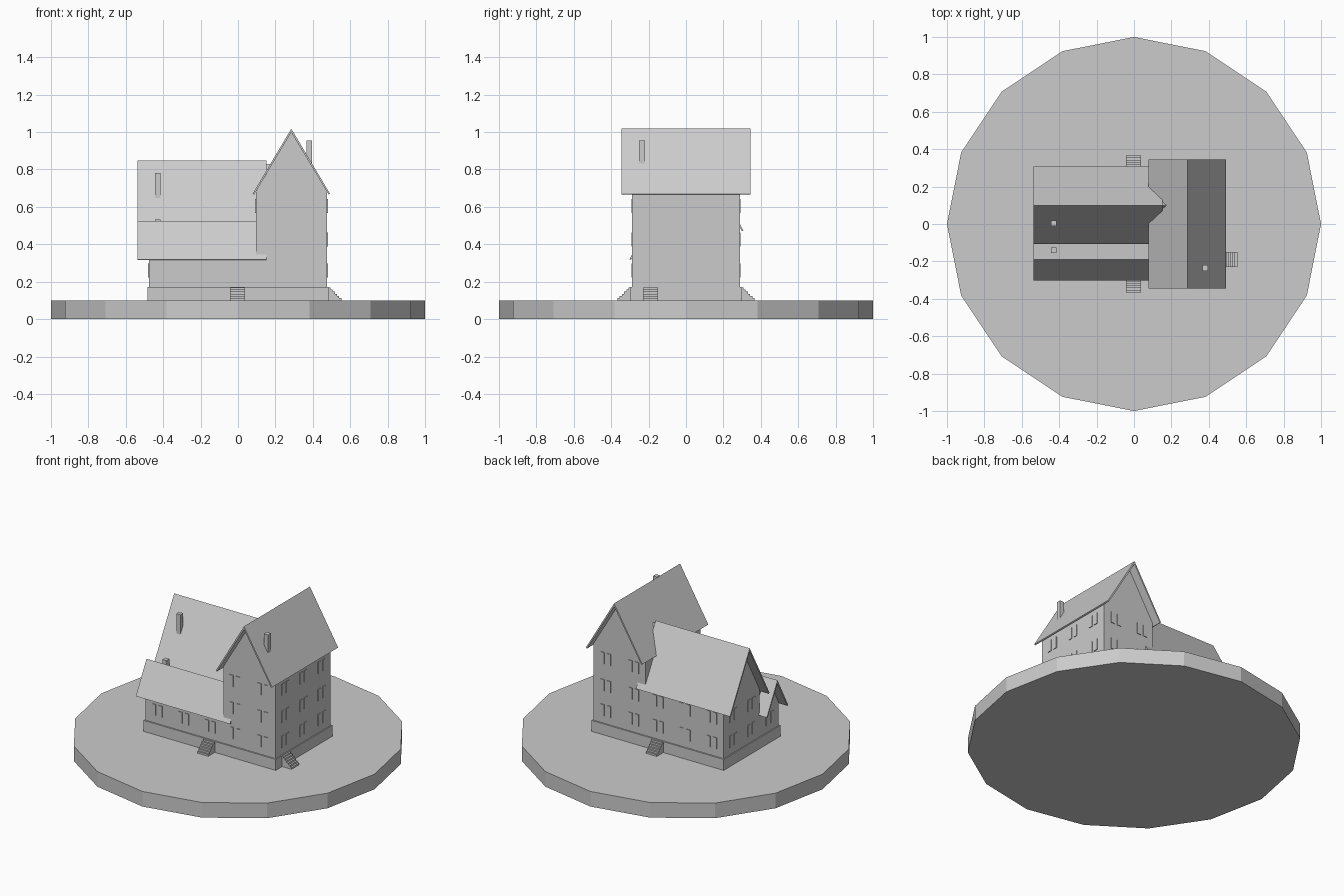
import bpy, bmesh
from mathutils import Vector

if "Cube" in bpy.data.objects:
    bpy.data.objects.remove(bpy.data.objects["Cube"], do_unlink=True)

grey = bpy.data.materials.new("plain_grey")
grey.use_nodes = True
grey.diffuse_color = (0.6, 0.6, 0.6, 1)
grey.node_tree.nodes["Principled BSDF"].inputs["Base Color"].default_value = (0.6, 0.6, 0.6, 1)


def finish(name, bm):
    bmesh.ops.recalc_face_normals(bm, faces=bm.faces)
    mesh = bpy.data.meshes.new(name)
    bm.to_mesh(mesh)
    bm.free()
    mesh.materials.append(grey)
    obj = bpy.data.objects.new(name, mesh)
    bpy.context.collection.objects.link(obj)
    return obj


def prism(name, profile, axis, start, end):
    """Extrude a (side, height) profile along the x or y axis."""
    bm = bmesh.new()
    place = (lambda s, z: (start, s, z)) if axis == "x" else (lambda s, z: (s, start, z))
    face = bm.faces.new([bm.verts.new(place(s, z)) for s, z in profile])
    out = bmesh.ops.extrude_face_region(bm, geom=[face])
    move = Vector((end - start, 0, 0)) if axis == "x" else Vector((0, end - start, 0))
    bmesh.ops.translate(bm, vec=move, verts=[v for v in out["geom"] if isinstance(v, bmesh.types.BMVert)])
    return finish(name, bm)


def add_box(bm, centre, size):
    verts = bmesh.ops.create_cube(bm, size=1)["verts"]
    bmesh.ops.scale(bm, vec=size, verts=verts)
    bmesh.ops.translate(bm, vec=centre, verts=verts)


def box(name, centre, size):
    bm = bmesh.new()
    add_box(bm, centre, size)
    return finish(name, bm)


def roof(name, axis, ridge, top, half, eave, start, end, thick=0.02):
    prism(name, [(ridge - half, eave), (ridge, top), (ridge + half, eave),
                 (ridge + half - 0.008, eave - 0.004), (ridge, top - thick),
                 (ridge - half + 0.008, eave - 0.004)], axis, start, end)


# Ground disc with sixteen sides
bm = bmesh.new()
bmesh.ops.create_cone(bm, cap_ends=True, segments=16, radius1=1, radius2=1, depth=0.1)
bmesh.ops.translate(bm, vec=(0, 0, 0.05), verts=bm.verts)
finish("ground_disc", bm)

# Foundation and walls
box("foundation", (0, 0, 0.135), (0.968, 0.594, 0.075))
prism("tall_wing_walls", [(0.095, 0.17), (0.477, 0.17), (0.477, 0.68), (0.285, 1.0), (0.095, 0.68)],
      "y", -0.288, 0.288)
prism("long_wing_walls", [(-0.288, 0.17), (0.288, 0.17), (0.288, 0.485), (0.1, 0.83), (-0.09, 0.485),
                          (-0.09, 0.32), (-0.19, 0.505), (-0.288, 0.325)], "x", -0.477, 0.2)

# Roofs
roof("tall_roof", "y", 0.285, 1.018, 0.207, 0.67, -0.345, 0.345)
roof("long_roof", "x", 0.1, 0.847, 0.207, 0.474, -0.537, 0.152)
roof("low_roof", "x", -0.19, 0.525, 0.112, 0.32, -0.537, 0.152)

# Chimneys
for label, x, y, low, high in (("long_roof", -0.43, 0.005, 0.62, 0.78),
                               ("low_roof", -0.43, -0.14, 0.38, 0.532),
                               ("tall_roof", 0.38, -0.235, 0.8, 0.955)):
    box(label + "_chimney", (x, y, (low + high) / 2), (0.03, 0.03, high - low))


# Steps, as a stair profile running out from the foundation
def stairs(name, axis, edge, way, middle):
    count, run, rise = 6, 0.07, 0.07
    profile = [(edge - way * 0.01, 0.098), (edge - way * 0.01, 0.1 + rise)]
    for i in range(count):
        height = 0.1 + rise * (1 - i / count)
        profile += [(edge + way * run * i / count, height), (edge + way * run * (i + 1) / count, height)]
    profile = profile[:2] + profile[3:] + [(edge + way * run, 0.098)]
    prism(name, profile, axis, middle - 0.04, middle + 0.04)


stairs("front_steps", "x", -0.296, -1, -0.002)
stairs("back_steps", "x", 0.296, 1, -0.002)
stairs("left_steps", "y", 0.483, 1, -0.19)

# Windows: thin plates in pairs on each floor
rows = (0.26, 0.425, 0.605)
columns = [-0.39, -0.195, 0.0, 0.18, 0.385]
sides = (-0.19, 0.0, 0.19)


def windows(name, axis, wall, spots):
    bm = bmesh.new()
    for middle, z in spots:
        for shift in (-0.024, 0.024):
            along = middle + shift
            if axis == "x":
                add_box(bm, (wall, along, z), (0.009, 0.028, 0.075))
            else:
                add_box(bm, (along, wall, z), (0.028, 0.009, 0.075))
    finish(name, bm)


windows("front_windows", "y", -0.288, [(x, z) for x in columns for z in rows if x > 0.1 or z < 0.3])
windows("back_windows", "y", 0.288, [(x, z) for x in columns for z in rows if x > 0.1 or z < 0.5])
windows("left_windows", "x", 0.477, [(y, z) for y in sides for z in rows])
windows("right_windows", "x", -0.477,
        [(y, z) for y in sides for z in rows if z < 0.3 or (y > -0.1 and z < 0.5)])
windows("upper_side_windows", "x", 0.095, [(-0.19, rows[2])])
